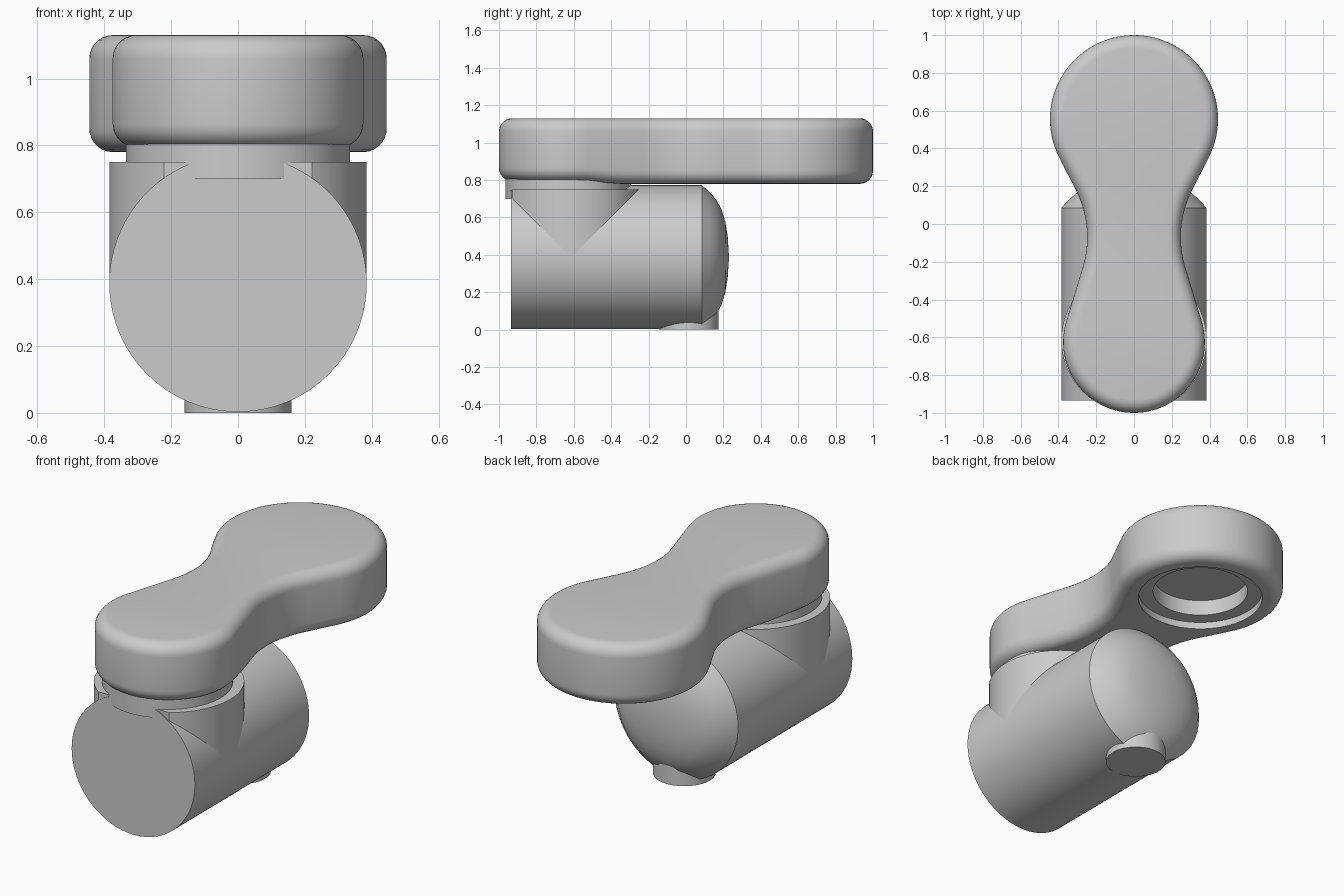
import bpy, bmesh, math
from mathutils import Matrix, Vector

default = bpy.data.objects.get("Cube")
if default:
    bpy.data.objects.remove(default, do_unlink=True)

# One plain grey for every part
GREY = (0.6, 0.6, 0.6, 1.0)
grey = bpy.data.materials.new("plain_grey")
grey.use_nodes = True
grey.diffuse_color = GREY
for node in grey.node_tree.nodes:
    if node.type == 'BSDF_PRINCIPLED':
        node.inputs["Base Color"].default_value = GREY


def finish(name, bm):
    """Turn a bmesh into a linked object with the grey material."""
    bmesh.ops.recalc_face_normals(bm, faces=bm.faces)
    mesh = bpy.data.meshes.new(name)
    bm.to_mesh(mesh)
    bm.free()
    mesh.materials.append(grey)
    obj = bpy.data.objects.new(name, mesh)
    bpy.context.collection.objects.link(obj)
    return obj


def activate(obj):
    bpy.ops.object.select_all(action='DESELECT')
    obj.select_set(True)
    bpy.context.view_layer.objects.active = obj


def smooth(obj, angle=30):
    activate(obj)
    bpy.ops.object.shade_smooth_by_angle(angle=math.radians(angle))


def lathe(name, profile, matrix, steps=96):
    """Revolve (radius, height) points about z, then place the result."""
    bm = bmesh.new()
    verts = [bm.verts.new((r, 0, h)) for r, h in profile]
    edges = [bm.edges.new(pair) for pair in zip(verts, verts[1:])]
    bmesh.ops.spin(bm, geom=verts + edges, cent=(0, 0, 0), axis=(0, 0, 1),
                   angle=math.tau, steps=steps, use_duplicate=False)
    bmesh.ops.remove_doubles(bm, verts=bm.verts, dist=0.0001)
    bmesh.ops.transform(bm, matrix=matrix, verts=bm.verts)
    return finish(name, bm)


def prism(outline, bottom, top):
    """Extrude a flat outline between two heights."""
    bm = bmesh.new()
    face = bm.faces.new([bm.verts.new((x, y, bottom)) for x, y in outline])
    out = bmesh.ops.extrude_face_region(bm, geom=[face], use_keep_orig=True)
    top_verts = [v for v in out["geom"] if isinstance(v, bmesh.types.BMVert)]
    bmesh.ops.translate(bm, vec=(0, 0, top - bottom), verts=top_verts)
    bmesh.ops.recalc_face_normals(bm, faces=bm.faces)
    return bm


def arc(cx, cy, r, start, end, count):
    angles = [math.radians(start + (end - start) * i / count) for i in range(count + 1)]
    return [(cx + r * math.cos(a), cy + r * math.sin(a)) for a in angles]


# Horizontal barrel with flat front and domed back
FRONT = -0.935
dome = [(0.385, 0.085), (0.348, 0.125), (0.31, 0.16), (0.255, 0.19),
        (0.19, 0.21), (0.11, 0.223), (0, 0.23)]
barrel_place = Matrix.Translation((0, 0, 0.388)) @ Matrix.Rotation(-math.pi / 2, 4, 'X')
smooth(lathe("barrel", [(0, FRONT), (0.385, FRONT)] + dome, barrel_place))

# Upright port, trimmed flush with the barrel front
port_outline = [p for p in arc(0, -0.615, 0.385, 0, 357.5, 143) if p[1] > FRONT + 0.001]
smooth(finish("port", prism(port_outline, 0.388, 0.75)), 25)

# Neck under the lever and small foot under the barrel
smooth(lathe("neck", [(0, 0.7), (0.335, 0.7), (0.335, 0.85), (0, 0.85)],
             Matrix.Translation((0, -0.63, 0))))
smooth(lathe("foot", [(0, 0), (0.16, 0), (0.16, 0.3), (0, 0.3)],
             Matrix.Translation((0, 0.015, 0)), 64))

# Lever: two round ends joined by a curved waist, mirrored across x
side = (arc(0, -0.625, 0.375, -90, 17, 28)
        + arc(0.798, -0.07, 0.55, 197, 153, 14)
        + arc(0, 0.555, 0.445, -27, 90, 32))
outline = side + [(-x, y) for x, y in reversed(side[1:-1])]
bm = prism(outline, 0.78, 1.13)

# Raise the underside slightly over the neck
for cut in (-0.35, -0.55):
    bmesh.ops.bisect_plane(bm, geom=bm.verts[:] + bm.edges[:] + bm.faces[:],
                           plane_co=Vector((0, cut, 0)), plane_no=Vector((0, 1, 0)))
for v in bm.verts:
    if v.co.z < 0.9:
        v.co.z += 0.015 * min(1, max(0, (-0.35 - v.co.y) / 0.2))
lever = finish("lever", bm)

# Rounded rims
bevel = lever.modifiers.new("rounded_rims", 'BEVEL')
bevel.width = 0.07
bevel.segments = 7
bevel.limit_method = 'ANGLE'
bevel.angle_limit = math.radians(60)
bevel.use_clamp_overlap = False

# Stepped round pocket under the large end
cutter = lathe("pocket_cutter",
               [(0, 0.7), (0.333, 0.7), (0.333, 0.82), (0.254, 0.82), (0.254, 0.91), (0, 0.91)],
               Matrix.Translation((0, 0.555, 0)))
cutter.hide_render = True
pocket = lever.modifiers.new("pocket", 'BOOLEAN')
pocket.operation = 'DIFFERENCE'
pocket.solver = 'EXACT'
pocket.object = cutter
activate(lever)
for name in ("rounded_rims", "pocket"):
    bpy.ops.object.modifier_apply(modifier=name)
bpy.data.objects.remove(cutter, do_unlink=True)
smooth(lever)
